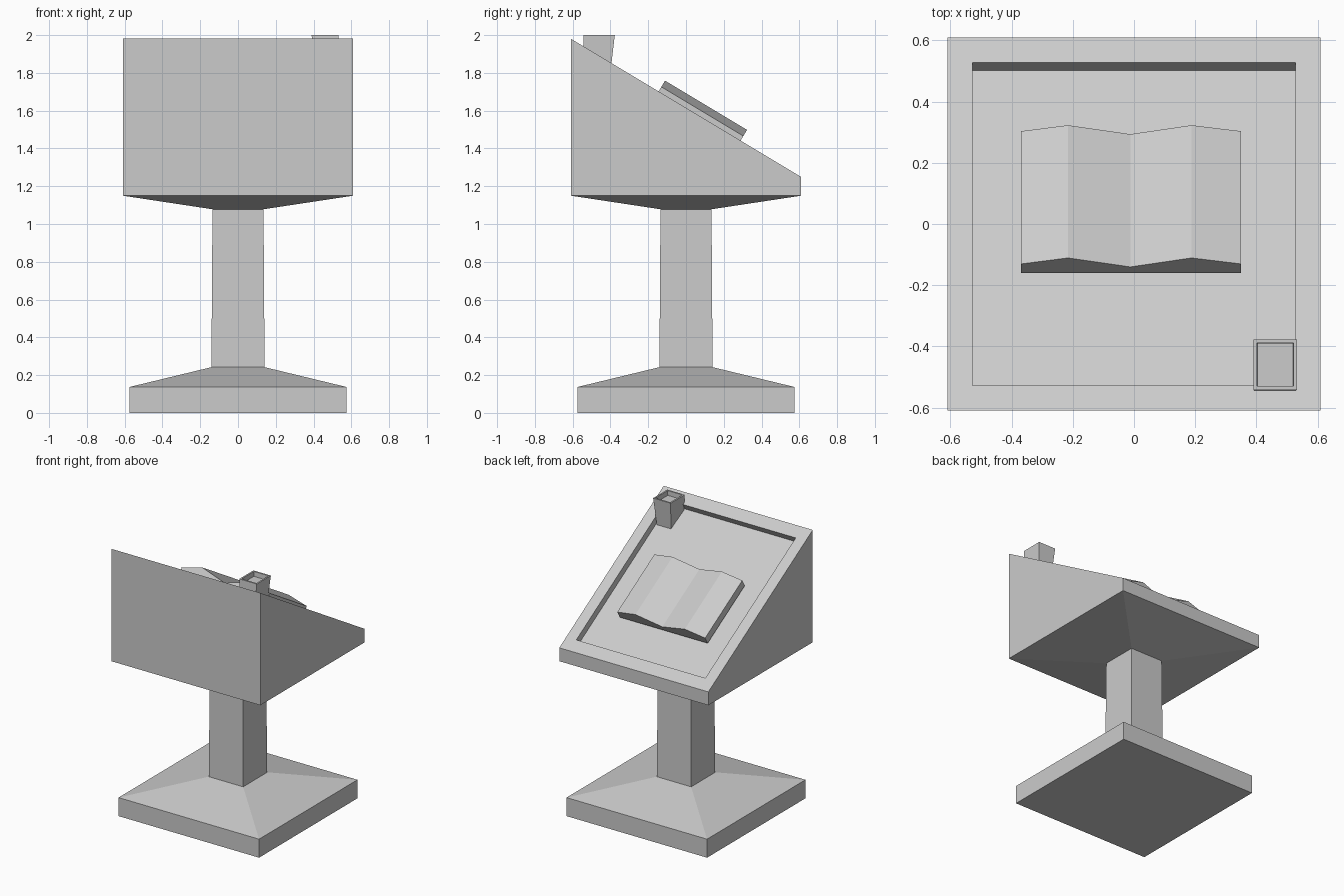
import bpy
import bmesh
from mathutils import Vector

default = bpy.data.objects.get("Cube")
if default:
    bpy.data.objects.remove(default, do_unlink=True)

# Single stone-grey colour
GREY = (0.6, 0.6, 0.6, 1.0)
grey = bpy.data.materials.new("plain grey")
grey.use_nodes = True
grey.diffuse_color = GREY
grey.node_tree.nodes["Principled BSDF"].inputs["Base Color"].default_value = GREY

# Sloping desk surface: passes through height TOP at y = 0, falls towards +y
TOP, SLOPE = 1.615, -0.6
normal = Vector((0, -SLOPE, 1)).normalized()
downhill = Vector((0, 1, SLOPE)).normalized()


def loft(name, rings):
    """Skin a stack of equally long vertex rings and cap both ends."""
    bm = bmesh.new()
    loops = [[bm.verts.new(p) for p in ring] for ring in rings]
    count = len(loops[0])
    for low, high in zip(loops, loops[1:]):
        for i in range(count):
            j = (i + 1) % count
            bm.faces.new((low[i], low[j], high[j], high[i]))
    bm.faces.new(loops[0][::-1])
    bm.faces.new(loops[-1])
    bmesh.ops.recalc_face_normals(bm, faces=bm.faces)
    mesh = bpy.data.meshes.new(name)
    bm.to_mesh(mesh)
    bm.free()
    mesh.materials.append(grey)
    obj = bpy.data.objects.new(name, mesh)
    bpy.context.collection.objects.link(obj)
    return obj


def rect(x0, x1, y0, y1, z):
    return [Vector(p) for p in ((x0, y0, z), (x1, y0, z), (x1, y1, z), (x0, y1, z))]


def square(half, z):
    return rect(-half, half, -half, half, z)


def sloped(half, sink=0.0):
    """Square ring lying on the sloping surface, sunk along its normal."""
    return [Vector((p.x, p.y, TOP + SLOPE * p.y)) - normal * sink for p in square(half, 0)]


# Foot and column
loft("base", [square(0.575, 0), square(0.575, 0.137), square(0.141, 0.242)])
loft("column", [square(0.141, 0.2), square(0.135, 1.085)])

# Desk with a flared underside and a shallow tray cut into the slope
loft("desk", [square(0.135, 1.078), square(0.61, 1.15),
              sloped(0.61), sloped(0.528), sloped(0.528, 0.05)])

# Open book: page profile swept down the slope
pages = [(-0.369, -0.03), (0.35, -0.03), (0.35, 0.028),
         (0.188, 0.066), (-0.012, 0.009), (-0.216, 0.066), (-0.369, 0.028)]
origin = Vector((0, 0, TOP))
loft("open_book", [[origin + Vector((x, 0, 0)) + normal * h + downhill * s for x, h in pages]
                   for s in (-0.169, 0.337)])

# Small tapered cup in the upper corner, hollow at the top
loft("cup", [rect(0.405, 0.518, -0.55, -0.403, 1.78),
             rect(0.39, 0.533, -0.542, -0.377, 2.0),
             rect(0.402, 0.522, -0.53, -0.389, 2.0),
             rect(0.404, 0.52, -0.53, -0.391, 1.965)])
